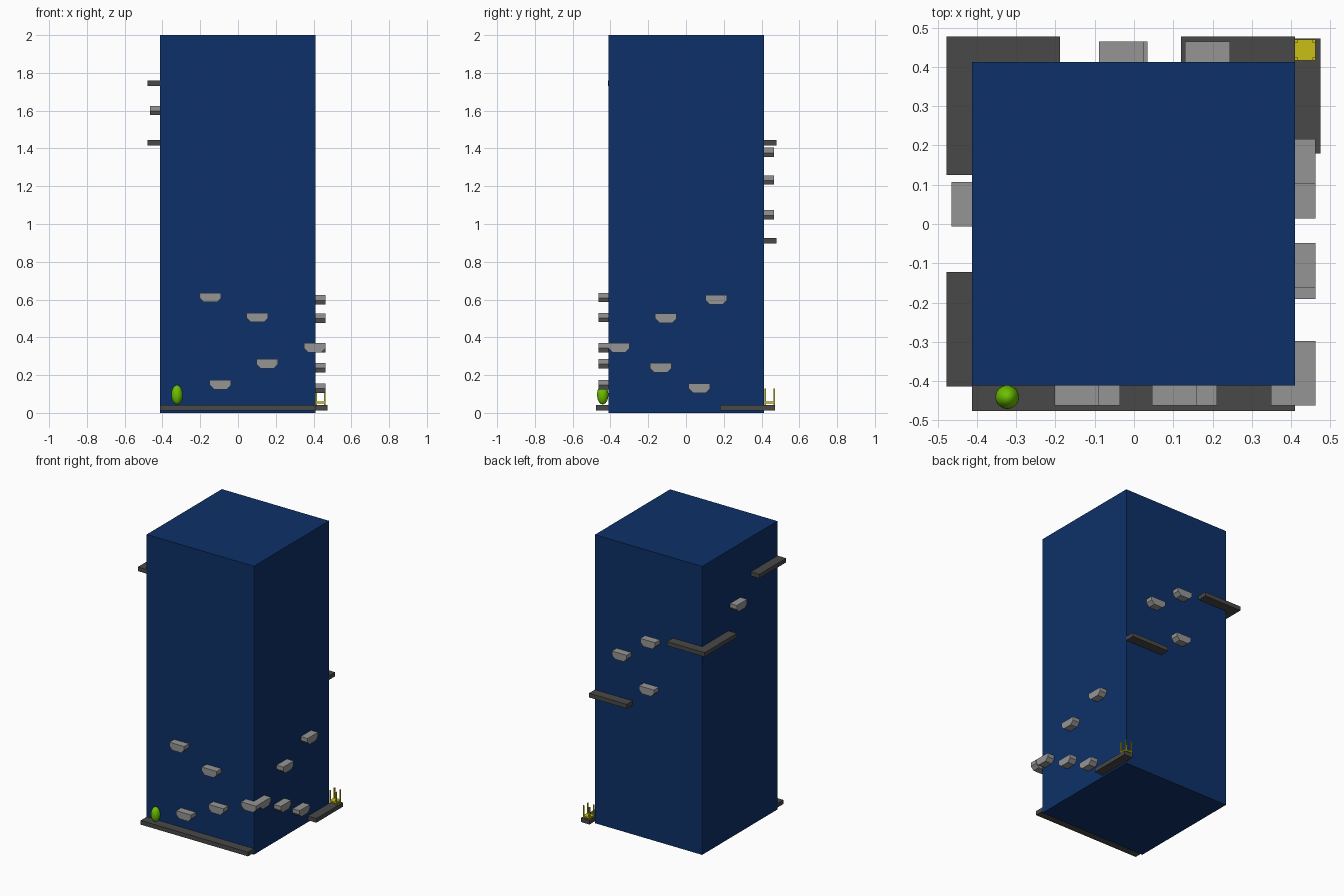
import bpy, bmesh
from mathutils import Matrix, Vector
from math import pi

if "Cube" in bpy.data.objects:
    bpy.data.objects.remove(bpy.data.objects["Cube"])

X0, X1, Y0, Y1 = -0.413, 0.41, -0.411, 0.413   # tower walls


def material(name, rgb):
    m = bpy.data.materials.new(name)
    m.diffuse_color = (*rgb, 1)
    m.use_nodes = True
    m.node_tree.nodes["Principled BSDF"].inputs["Base Color"].default_value = m.diffuse_color
    return m


BLUE = material("blue", (0.004, 0.03, 0.138))
DARK = material("dark_grey", (0.065, 0.065, 0.065))
GREY = material("mid_grey", (0.3, 0.3, 0.3))
GREEN = material("green", (0.15, 0.53, 0.0))
YELLOW = material("yellow", (0.58, 0.53, 0.008))


def finish(name, bm, mat):
    bmesh.ops.recalc_face_normals(bm, faces=bm.faces)
    me = bpy.data.meshes.new(name)
    bm.to_mesh(me)
    bm.free()
    me.materials.append(mat)
    ob = bpy.data.objects.new(name, me)
    bpy.context.collection.objects.link(ob)
    return ob


def add_box(bm, x, y, z):
    size = Vector((x[1] - x[0], y[1] - y[0], z[1] - z[0]))
    mid = Vector((sum(x) / 2, sum(y) / 2, sum(z) / 2))
    bmesh.ops.create_cube(bm, size=1, matrix=Matrix.Translation(mid) @ Matrix.Diagonal((*size, 1)))


def box(name, x, y, z, mat):
    bm = bmesh.new()
    add_box(bm, x, y, z)
    return finish(name, bm, mat)


def prism(name, outline, offset, mat):
    bm = bmesh.new()
    face = bm.faces.new([bm.verts.new(p) for p in outline])
    ext = bmesh.ops.extrude_face_region(bm, geom=[face])
    bmesh.ops.translate(bm, vec=offset, verts=[v for v in ext["geom"] if isinstance(v, bmesh.types.BMVert)])
    return finish(name, bm, mat)


# Tower
box("tower", (X0, X1), (Y0, Y1), (0, 2), BLUE)

# Long dark ledges
D, T = 0.065, 0.029
box("front_ledge", (X0, X1), (Y0 - D, Y0), (0.013, 0.013 + T), DARK)
box("right_ledge", (X1, X1 + D), (0.18, 0.472), (0.013, 0.013 + T), DARK)
box("back_ledge", (0.12, X1), (Y1, Y1 + D), (0.897, 0.897 + T), DARK)
box("left_ledge", (X0 - D, X0), (-0.414, -0.122), (1.73, 1.73 + T), DARK)

# Ledge wrapping the back left corner
corner = [(X0 - D, 0.125), (X0, 0.125), (X0, Y1), (-0.188, Y1), (-0.188, Y1 + D), (X0 - D, Y1 + D)]
prism("corner_ledge", [(x, y, 1.415) for x, y in corner], (0, 0, T), DARK)

# Small steps: flat top, chamfered underside
PROFILE = [(-0.057, 0.025), (0.057, 0.025), (0.057, -0.002), (0.034, -0.025), (-0.034, -0.025), (-0.057, -0.002)]
DEPTH = 0.052


def step(side, i, along, z):
    name = f"{side}_step_{i}"
    if side in ("front", "back"):
        wall, d = (Y0, -DEPTH) if side == "front" else (Y1, DEPTH)
        prism(name, [(along + u, wall, z + v) for u, v in PROFILE], (0, d, 0), GREY)
    else:
        wall, d = (X0, -DEPTH) if side == "left" else (X1, DEPTH)
        prism(name, [(wall, along + u, z + v) for u, v in PROFILE], (d, 0, 0), GREY)


STEPS = {
    "front": [(-0.146, 0.611), (0.103, 0.505), (0.155, 0.26), (-0.093, 0.15), (0.406, 0.345)],
    "right": [(-0.355, 0.345), (-0.106, 0.501), (0.16, 0.598), (-0.134, 0.239), (0.071, 0.131)],
    "back": [(-0.022, 1.048), (0.187, 1.233), (-0.032, 1.379)],
    "left": [(0.05, 1.601)],
}
for side, places in STEPS.items():
    for i, (along, z) in enumerate(places, 1):
        step(side, i, along, z)

# Green egg standing on the front ledge
bm = bmesh.new()
bmesh.ops.create_uvsphere(bm, u_segments=32, v_segments=16, radius=1,
                          matrix=Matrix.Translation((-0.323, -0.441, 0.096)) @ Matrix.Diagonal((0.03, 0.03, 0.051, 1)))
for f in bm.faces:
    f.smooth = True
finish("green_egg", bm, GREEN)

# Yellow tray with four upright corner posts
bm = bmesh.new()
xs, ys, w = (0.41, 0.463), (0.416, 0.47), 0.008
add_box(bm, xs, ys, (0.05, 0.06))
for x in (xs[0], xs[1] - w):
    for y in (ys[0], ys[1] - w):
        add_box(bm, (x, x + w), (y, y + w), (0.042, 0.13))
finish("yellow_post_tray", bm, YELLOW)
